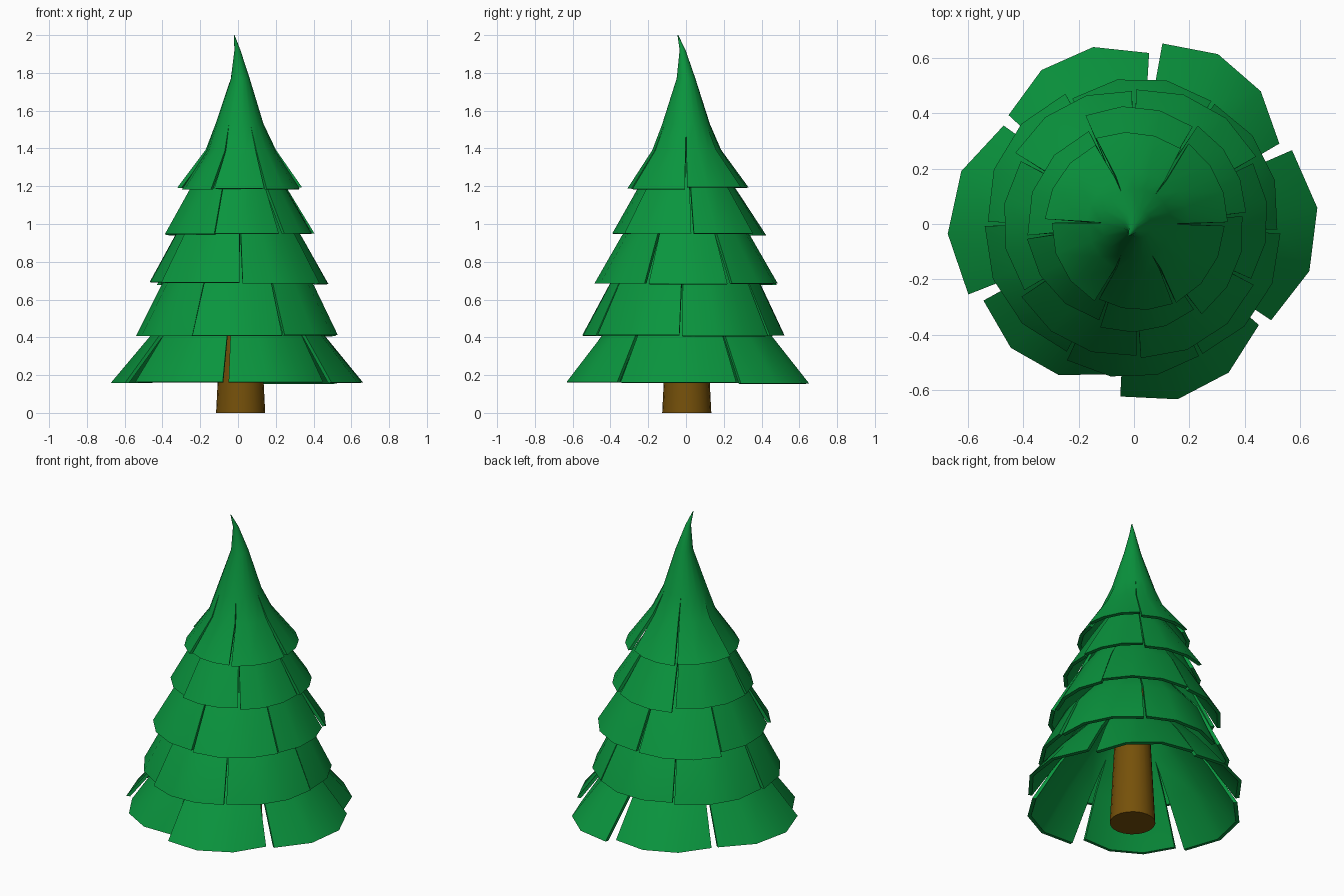
import bpy, bmesh, math, random
from math import radians, sin, cos, pi

if "Cube" in bpy.data.objects:
    bpy.data.objects.remove(bpy.data.objects["Cube"])

random.seed(4)


def material(name, rgb):
    m = bpy.data.materials.new(name)
    m.diffuse_color = (*rgb, 1)
    m.use_nodes = True
    m.node_tree.nodes["Principled BSDF"].inputs["Base Color"].default_value = m.diffuse_color
    return m


GREEN = material("pine green", (0.003, 0.3, 0.048))
BROWN = material("bark brown", (0.18, 0.082, 0.003))


def make_object(name, bm, mat):
    me = bpy.data.meshes.new(name)
    bm.to_mesh(me)
    bm.free()
    me.materials.append(mat)
    ob = bpy.data.objects.new(name, me)
    bpy.context.collection.objects.link(ob)
    bpy.ops.object.select_all(action='DESELECT')
    ob.select_set(True)
    bpy.context.view_layer.objects.active = ob
    return ob


def branch_tier(name, profile, slits, rims, gap, bulge, lift=0.008):
    """Conical skirt cut into six flaps. profile = (radius, z, cx, cy) from the rim up;
    the two lowest levels are split by slits, everything above is closed."""
    bm = bmesh.new()
    base = profile[0][0]
    for i, (r0, r1) in enumerate(rims):
        a0 = radians(slits[i])
        a1 = radians(slits[(i + 1) % len(slits)])
        if a1 < a0:
            a1 += 2 * pi
        dz = random.uniform(-lift, lift)
        rows = []
        for level, (r, z, cx, cy) in enumerate(profile):
            g = gap * (1, 0.7)[level] if level < 2 else 0
            w = (1, 0.5)[level] if level < 2 else 0
            row = []
            for k in range(4):
                t = k / 3
                a = a0 + g + (a1 - a0 - 2 * g) * t
                rim = (r0 + (r1 - r0) * t) * (1 + bulge * sin(pi * t))
                rr = r * (1 + w * (rim / base - 1))
                row.append(bm.verts.new((cx + rr * cos(a), cy + rr * sin(a), z + w * dz)))
            rows.append(row)
        for lo, hi in zip(rows, rows[1:]):
            for k in range(3):
                bm.faces.new((lo[k], lo[k + 1], hi[k + 1], hi[k]))
    # weld the flaps together above the slits
    top = [v for v in bm.verts if v.co.z > profile[2][1] - 0.01]
    bmesh.ops.remove_doubles(bm, verts=top, dist=0.0002)
    ob = make_object(name, bm, GREEN)
    # the spire gets a much thinner shell
    vg = ob.vertex_groups.new(name="thickness")
    vg.add([v.index for v in ob.data.vertices if v.co.z < 1.6], 1.0, 'REPLACE')
    s = ob.modifiers.new("shell", 'SOLIDIFY')
    s.thickness, s.offset = 0.018, -1
    s.vertex_group, s.thickness_vertex_group = "thickness", 0.1
    count = len(ob.data.vertices)
    bpy.ops.object.modifier_apply(modifier="shell")
    # trim the rims level: inner lip straight inward from the outer one
    verts = ob.data.vertices
    for i in range(count):
        p = verts[i].co
        if p.z < profile[0][1] + 0.03:
            f = 1 - 0.022 / math.hypot(p.x, p.y)
            verts[i + count].co = (p.x * f, p.y * f, p.z - 0.002)
    bpy.ops.object.shade_smooth_by_angle(angle=radians(35))
    return ob


def centred(*pts):
    return [(r, z, 0, 0) for r, z in pts]


def uneven(*radii):
    """Each flap is slightly wider at one end than the other."""
    out = []
    for r in radii:
        d = random.uniform(-0.012, 0.012)
        out.append((r + d, r - d))
    return out


# Top tier with the bent spire
branch_tier("top_branches",
            [(0.32, 1.188, 0, 0), (0.183, 1.39, 0.012, 0), (0.127, 1.53, 0.008, 0),
             (0.05, 1.77, 0.012, 0), (0.016, 1.92, -0.003, -0.018), (0.002, 2.0, -0.02, -0.043)],
            [0, 57, 115, 178, 244, 297],
            uneven(0.345, 0.33, 0.32, 0.305, 0.31, 0.325), 0.02, 0.0)

# Middle tiers
branch_tier("upper_branches", centred((0.4, 0.945), (0.262, 1.18), (0.16, 1.34), (0.085, 1.46)),
            [5, 58, 115, 187, 251, 306],
            uneven(0.415, 0.42, 0.38, 0.38, 0.385, 0.40), 0.016, 0.01)
branch_tier("middle_branches", centred((0.48, 0.685), (0.337, 0.94), (0.22, 1.1), (0.11, 1.24)),
            [28, 90, 150, 212, 272, 334],
            uneven(0.495, 0.49, 0.465, 0.48, 0.485, 0.475), 0.016, 0.02)
branch_tier("lower_branches", centred((0.53, 0.41), (0.4, 0.68), (0.26, 0.84), (0.13, 1.0)),
            [57, 117, 180, 243, 297, 357],
            uneven(0.515, 0.53, 0.53, 0.54, 0.53, 0.52), 0.014, 0.03, 0.003)

# Wide bottom tier with uneven flaps
branch_tier("bottom_branches", centred((0.62, 0.163), (0.445, 0.41), (0.3, 0.58), (0.14, 0.77)),
            [27, 83, 141, 205, 263.5, 323],
            [(0.6, 0.66), (0.62, 0.6), (0.59, 0.65), (0.61, 0.55), (0.625, 0.58), (0.605, 0.63)],
            0.034, 0.08)

# Tapered trunk running up inside the branches
bm = bmesh.new()
bmesh.ops.create_cone(bm, cap_ends=True, segments=20, radius1=0.13, radius2=0.05, depth=1.58)
bmesh.ops.translate(bm, verts=bm.verts, vec=(0.014, 0.004, 0.79))
make_object("trunk", bm, BROWN)
bpy.ops.object.shade_smooth_by_angle(angle=radians(35))
